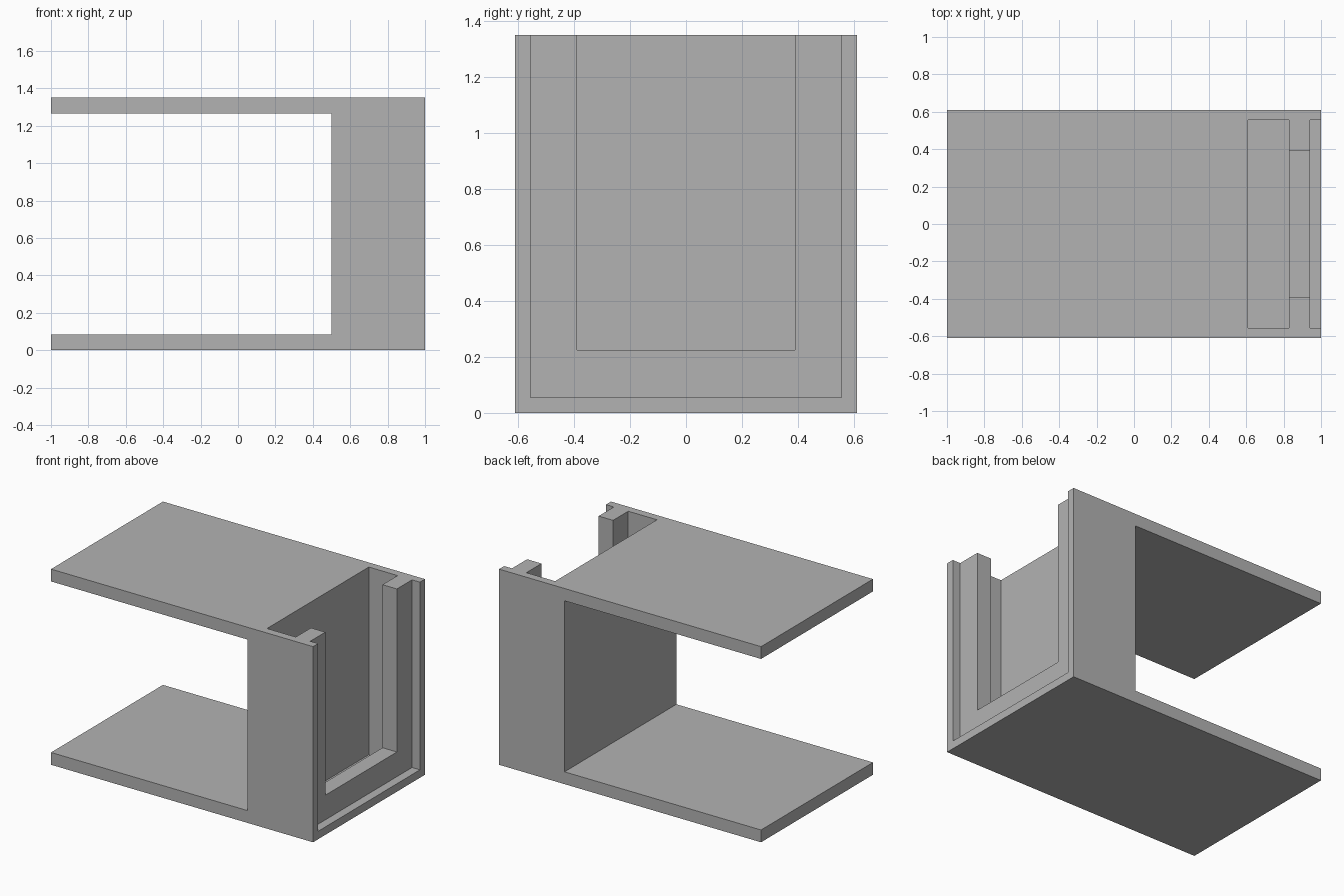
import bpy
import bmesh
from mathutils import Vector

cube = bpy.data.objects.get("Cube")
if cube:
    bpy.data.objects.remove(cube, do_unlink=True)

LENGTH, DEPTH, HEIGHT = 2.0, 1.22, 1.35
PLATE = 0.085      # thickness of top and bottom plates
BLOCK_X = 0.5      # inner face of the upright block

# Single plain grey
grey = bpy.data.materials.new("plain grey")
grey.use_nodes = True
colour = (0.45, 0.45, 0.45, 1)
grey.diffuse_color = colour
grey.node_tree.nodes["Principled BSDF"].inputs["Base Color"].default_value = colour


def prism(name, profile, half_depth):
    """Extrude an x-z outline symmetrically along y."""
    bm = bmesh.new()
    face = bm.faces.new([bm.verts.new((x, -half_depth, z)) for x, z in profile])
    new = bmesh.ops.extrude_face_region(bm, geom=[face])["geom"]
    bmesh.ops.translate(bm, vec=Vector((0, 2 * half_depth, 0)),
                        verts=[v for v in new if isinstance(v, bmesh.types.BMVert)])
    bmesh.ops.recalc_face_normals(bm, faces=bm.faces)
    mesh = bpy.data.meshes.new(name)
    bm.to_mesh(mesh)
    bm.free()
    mesh.materials.append(grey)
    obj = bpy.data.objects.new(name, mesh)
    bpy.context.collection.objects.link(obj)
    return obj


# Body: upright block with a plate above and below
end = LENGTH / 2
body = prism("slotted_bracket", [
    (-end, 0), (end, 0), (end, HEIGHT), (-end, HEIGHT),
    (-end, HEIGHT - PLATE), (BLOCK_X, HEIGHT - PLATE),
    (BLOCK_X, PLATE), (-end, PLATE)], DEPTH / 2)

# Slots open at the top: name, x start, x end, half width, floor height
slots = [
    ("inner_slot", 0.61, 0.83, 0.555, 0.055),
    ("outer_recess", 0.94, 1.1, 0.555, 0.055),
    ("window_opening", 0.72, 1.05, 0.39, 0.225),
]
bpy.context.view_layer.objects.active = body
for name, x0, x1, half, floor in slots:
    top = HEIGHT + 0.1
    cutter = prism(name, [(x0, floor), (x1, floor), (x1, top), (x0, top)], half)
    cutter.hide_render = True
    cut = body.modifiers.new(name, 'BOOLEAN')
    cut.operation = 'DIFFERENCE'
    cut.solver = 'EXACT'
    cut.object = cutter
    bpy.ops.object.modifier_apply(modifier=cut.name)
    bpy.data.objects.remove(cutter, do_unlink=True)
